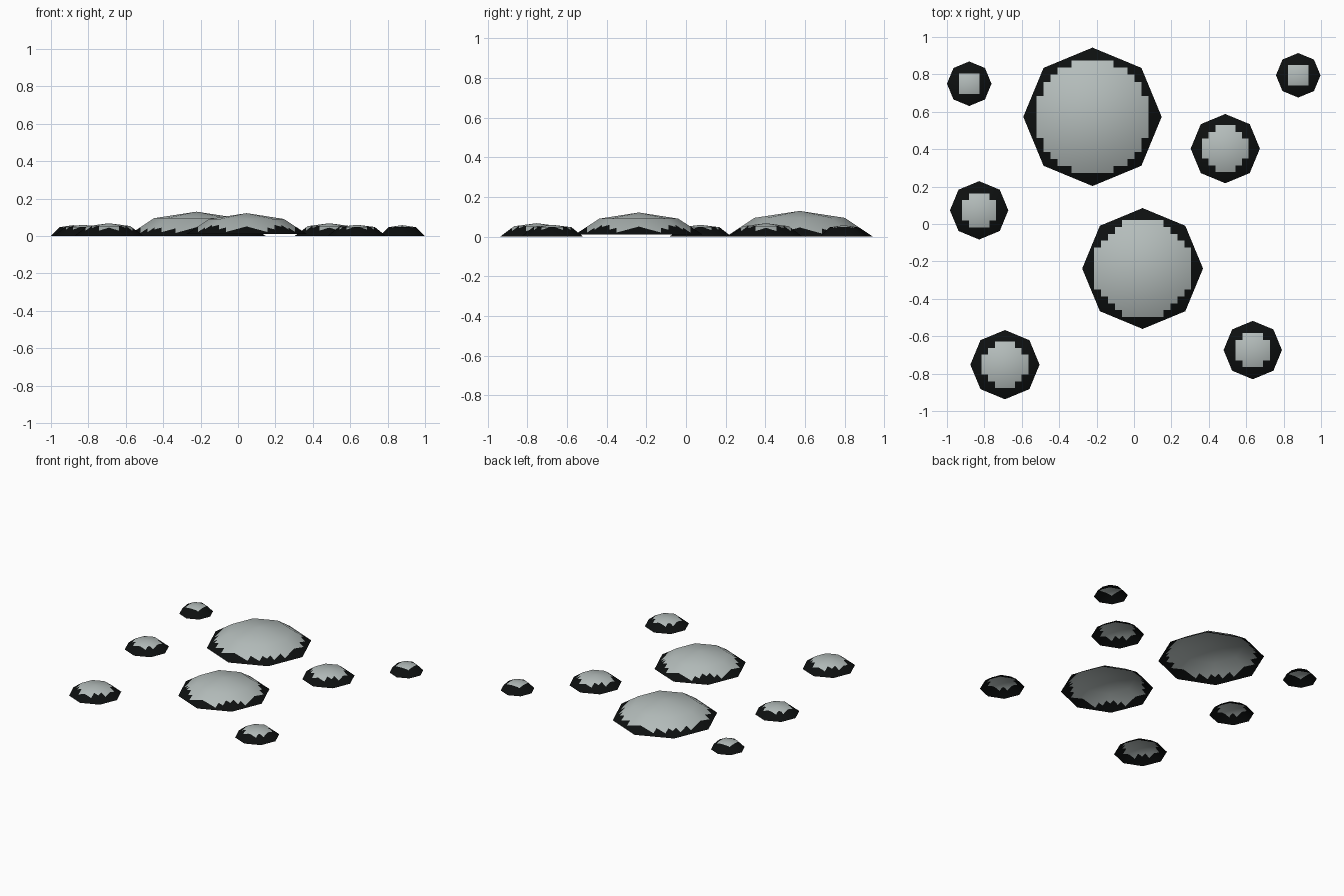
import bpy, bmesh, math
from mathutils import Vector

if "Cube" in bpy.data.objects:
    bpy.data.objects.remove(bpy.data.objects["Cube"])


def material(name, rgb):
    m = bpy.data.materials.new(name)
    m.diffuse_color = (*rgb, 1)
    m.use_nodes = True
    m.node_tree.nodes["Principled BSDF"].inputs["Base Color"].default_value = m.diffuse_color
    return m


GREY = material("pale grey", (0.46, 0.51, 0.50))
BLACK = material("rim black", (0.004, 0.005, 0.005))


def dome(name, x, y, radius, base, top, shoulder, cells, half):
    """Open eight-sided dome with a pixel-stepped dark rim.
    cells x cells grid of half-width 'half' holds the pale disc."""
    bm = bmesh.new()
    dirs = [Vector((math.cos(i * math.pi / 4), math.sin(i * math.pi / 4), 0)) for i in range(8)]
    outer = [bm.verts.new(d * radius + Vector((0, 0, base))) for d in dirs]
    inner = [bm.verts.new(d * radius * 0.615 + Vector((0, 0, shoulder))) for d in dirs]
    apex = bm.verts.new((0, 0, top))
    for i in range(8):
        j = (i + 1) % 8
        bm.faces.new((outer[i], outer[j], inner[j], inner[i]))
        bm.faces.new((inner[i], inner[j], apex))

    # Cut along the pixel grid
    size = 2 * half / cells
    for axis in (Vector((1, 0, 0)), Vector((0, 1, 0))):
        for k in range(cells + 1):
            bmesh.ops.bisect_plane(bm, geom=bm.verts[:] + bm.edges[:] + bm.faces[:],
                                   dist=1e-5, plane_co=axis * (k * size - half), plane_no=axis)

    # Cells whose centre lies in the disc are pale, the rest is rim
    def snap(v):
        return math.floor(v / size + cells / 2) + 0.5 - cells / 2

    for f in bm.faces:
        c = f.calc_center_median()
        f.material_index = 0 if math.hypot(snap(c.x), snap(c.y)) <= cells / 2 else 1
        f.smooth = True

    me = bpy.data.meshes.new(name)
    bm.to_mesh(me)
    bm.free()
    me.materials.append(GREY)
    me.materials.append(BLACK)
    # Smooth rounded shading over the low-poly dome
    k = 0.62 / radius
    me.normals_split_custom_set_from_vertices(
        [Vector((v.co.x * k, v.co.y * k, 1)).normalized() for v in me.vertices])
    ob = bpy.data.objects.new(name, me)
    ob.location = (x, y, 0)
    bpy.context.collection.objects.link(ob)


# Two large domes
dome("large_dome_back", -0.222, 0.573, 0.37, 0.0, 0.13, 0.095, 16, 0.30)
dome("large_dome_front", 0.046, -0.238, 0.323, 0.01, 0.122, 0.091, 14, 0.26)

# Small domes in three sizes: radius, top, shoulder, cells, half-width
SIZES = {"medium": (0.185, 0.068, 0.053, 7, 0.125),
         "small": (0.156, 0.060, 0.048, 5, 0.091),
         "tiny": (0.119, 0.058, 0.047, 3, 0.055)}
PLACES = [("medium", 0.488, 0.403), ("medium", -0.690, -0.752),
          ("small", -0.828, 0.073), ("small", 0.635, -0.674),
          ("tiny", -0.881, 0.750), ("tiny", 0.878, 0.795)]
for n, (kind, x, y) in enumerate(PLACES):
    r, top, shoulder, cells, half = SIZES[kind]
    dome(f"{kind}_dome_{n % 2 + 1}", x, y, r, 0.0, top, shoulder, cells, half)
